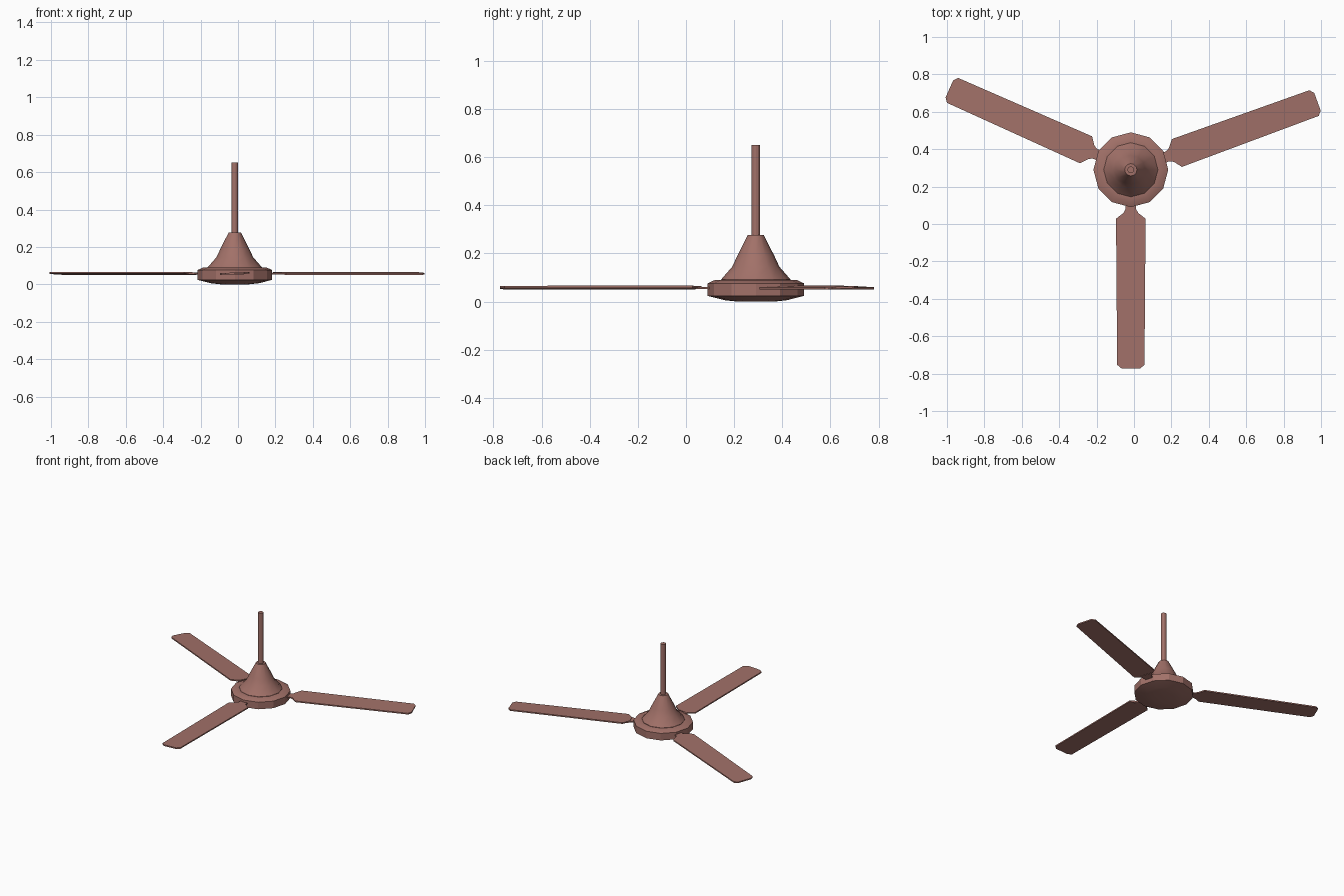
import bpy
import bmesh
from math import cos, sin, pi, radians
from mathutils import Matrix

cube = bpy.data.objects.get("Cube")
if cube:
    bpy.data.objects.remove(cube, do_unlink=True)

HUB = (-0.017, 0.29, 0)

paint = bpy.data.materials.new("dusty brown paint")
paint.use_nodes = True
colour = (0.36, 0.165, 0.14, 1)
paint.diffuse_color = colour
paint.node_tree.nodes["Principled BSDF"].inputs["Base Color"].default_value = colour


def make_object(name, bm, location=HUB, turn=0.0):
    bmesh.ops.recalc_face_normals(bm, faces=bm.faces)
    mesh = bpy.data.meshes.new(name)
    bm.to_mesh(mesh)
    bm.free()
    mesh.materials.append(paint)
    obj = bpy.data.objects.new(name, mesh)
    bpy.context.collection.objects.link(obj)
    obj.matrix_world = Matrix.Translation(location) @ Matrix.Rotation(turn, 4, "Z")
    return obj


def lathe(name, profile, sides=12):
    """Spin a (radius, height) profile into a closed faceted solid."""
    bm = bmesh.new()
    rings = [[bm.verts.new((r * cos(2 * pi * i / sides), r * sin(2 * pi * i / sides), z))
              for i in range(sides)] for r, z in profile]
    for low, high in zip(rings, rings[1:]):
        for i in range(sides):
            j = (i + 1) % sides
            bm.faces.new((low[i], low[j], high[j], high[i]))
    bm.faces.new(rings[0])
    bm.faces.new(rings[-1])
    return make_object(name, bm)


def plate(name, half_outline, z, thickness, turn, tilt=0.0):
    """Extrude a mirrored (distance, half width) outline into a thin plate."""
    outline = half_outline + [(d, -w) for d, w in reversed(half_outline)]
    bm = bmesh.new()
    face = bm.faces.new([bm.verts.new((d, w, z + w * tilt)) for d, w in outline])
    grown = bmesh.ops.extrude_face_region(bm, geom=[face])["geom"]
    top = [v for v in grown if isinstance(v, bmesh.types.BMVert)]
    bmesh.ops.translate(bm, verts=top, vec=(0, 0, thickness))
    return make_object(name, bm, turn=turn)


# Motor housing, canopy and down rod
parts = [
    lathe("motor_housing", [(0.075, 0), (0.13, 0.006), (0.2, 0.024), (0.2, 0.076),
                            (0.172, 0.089), (0.14, 0.089)]),
    lathe("canopy", [(0.145, 0.085), (0.145, 0.091), (0.098, 0.145),
                     (0.078, 0.188), (0.033, 0.277)]),
    lathe("down_rod", [(0.018, 0.27), (0.018, 0.65)]),
]

# Three blades, each on a short bracket
blade_outline = [(0.225, 0.032), (0.262, 0.079), (1.043, 0.073), (1.062, 0.05)]
bracket_outline = [(0.15, 0.028), (0.21, 0.028), (0.25, 0.05)]
for side, angle in (("front", -90), ("left", 20), ("right", 156)):
    plate(side + "_blade", blade_outline, 0.054, 0.009, radians(angle), 0.04)
    plate(side + "_bracket", bracket_outline, 0.052, 0.008, radians(angle))

# Soften the round parts while keeping real edges crisp
bpy.ops.object.select_all(action="DESELECT")
for obj in parts:
    obj.select_set(True)
bpy.context.view_layer.objects.active = parts[0]
bpy.ops.object.shade_smooth_by_angle(angle=radians(29))
